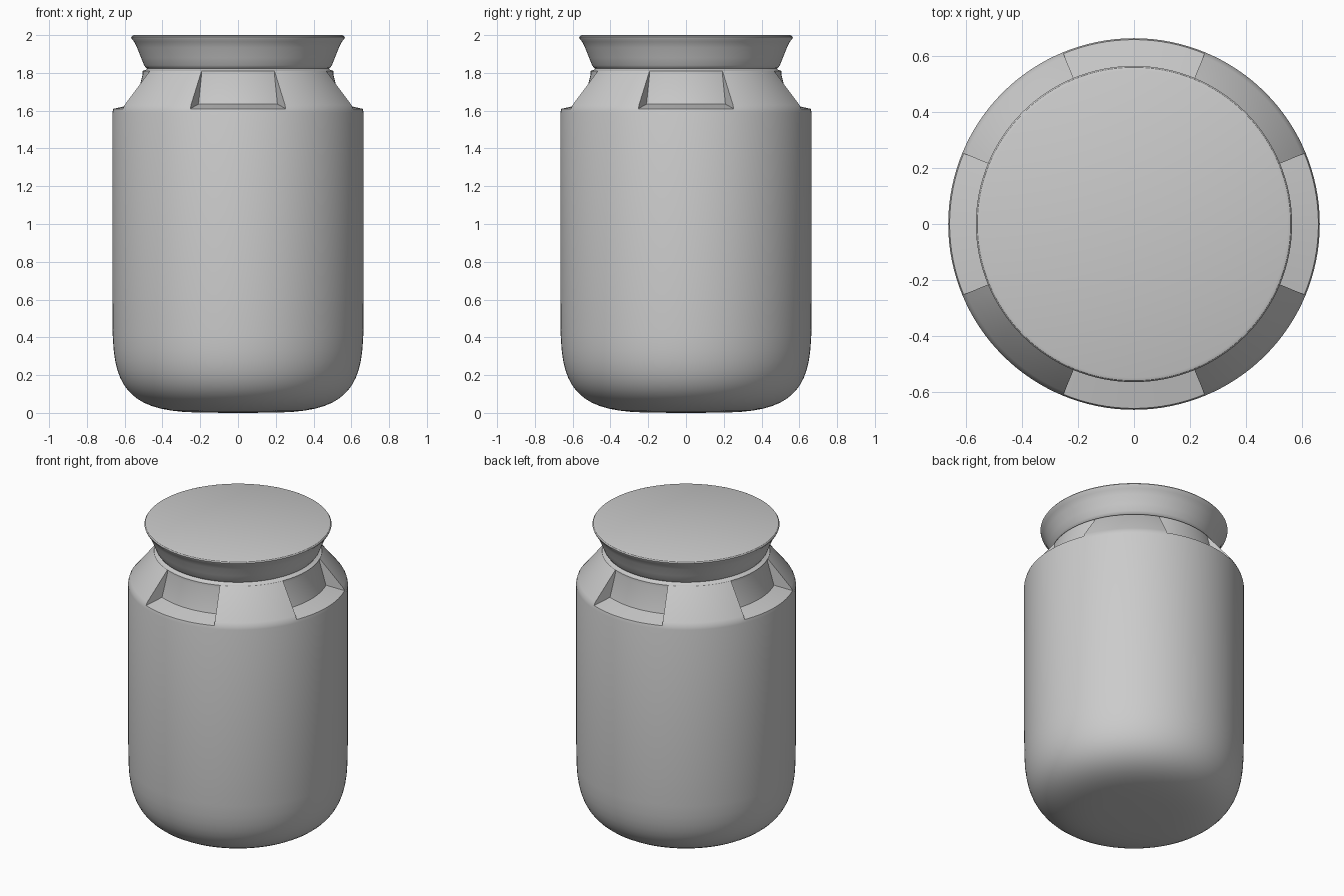
import bpy, bmesh, math

if "Cube" in bpy.data.objects:
    bpy.data.objects.remove(bpy.data.objects["Cube"])

SEG = 128            # segments around the axis
STEP = 2 * math.pi / SEG


def point(r, z, i):
    return (r * math.cos(i * STEP), r * math.sin(i * STEP), z)


def strip(bm, profile, i):
    """One angular slice of a lathed profile, running from bottom to top."""
    for (r0, z0), (r1, z1) in zip(profile, profile[1:]):
        pts = [point(r0, z0, i)]
        if r0 > 0:
            pts.append(point(r0, z0, i + 1))
        if r1 > 0:
            pts.append(point(r1, z1, i + 1))
        pts.append(point(r1, z1, i))
        bm.faces.new([bm.verts.new(p) for p in pts])


def finish(bm, name):
    bmesh.ops.remove_doubles(bm, verts=bm.verts, dist=1e-5)
    bmesh.ops.recalc_face_normals(bm, faces=bm.faces)
    mesh = bpy.data.meshes.new(name)
    bm.to_mesh(mesh)
    bm.free()
    ob = bpy.data.objects.new(name, mesh)
    bpy.context.collection.objects.link(ob)
    bpy.ops.object.select_all(action='DESELECT')
    ob.select_set(True)
    bpy.context.view_layer.objects.active = ob
    bpy.ops.object.shade_smooth_by_angle(angle=math.radians(30))


def lathe(name, profile):
    bm = bmesh.new()
    for i in range(SEG):
        strip(bm, profile, i)
    finish(bm, name)


# Jar body: squarish rounded base, straight wall
N = 16
base = [(0, 0)]
for k in range(1, N + 1):
    t = math.pi / 2 * (1 - k / N)
    base.append((0.665 * math.cos(t) ** 0.5, 0.6 * (1 - math.sin(t) ** 0.5)))
base += [(0.665, 1.59), (0.66, 1.61)]

# Shoulder: plain cone on the diagonals, recessed pockets on the four axes
cone = [(0.66, 1.61), (0.65, 1.63), (0.505, 1.81)]
pocket = [(0.66, 1.61), (0.545, 1.635), (0.505, 1.79), (0.505, 1.81)]
half = SEG // 16     # half pocket width, 22.5 degrees
quarter = SEG // 4

bm = bmesh.new()
for i in range(SEG):
    in_pocket = (i + half) % quarter < 2 * half
    strip(bm, base + (pocket if in_pocket else cone)[1:] + [(0, 1.81)], i)
# Pocket side walls
for q in range(4):
    for side in (-half, half):
        outline = cone + pocket[-2:0:-1]
        bm.faces.new([bm.verts.new(point(r, z, q * quarter + side)) for r, z in outline])
finish(bm, "jar_body")

# Thin sealing ring between body and lid
lathe("seal_ring", [(0, 1.805), (0.49, 1.805), (0.508, 1.81), (0.49, 1.815), (0.47, 1.83), (0, 1.83)])

# Flared lid with a softened top rim
lathe("lid", [(0, 1.82), (0.475, 1.82), (0.487, 1.826), (0.497, 1.84), (0.513, 1.88),
              (0.535, 1.935), (0.55, 1.965), (0.563, 1.98), (0.566, 1.989),
              (0.561, 1.996), (0.55, 2.0), (0, 2.0)])
